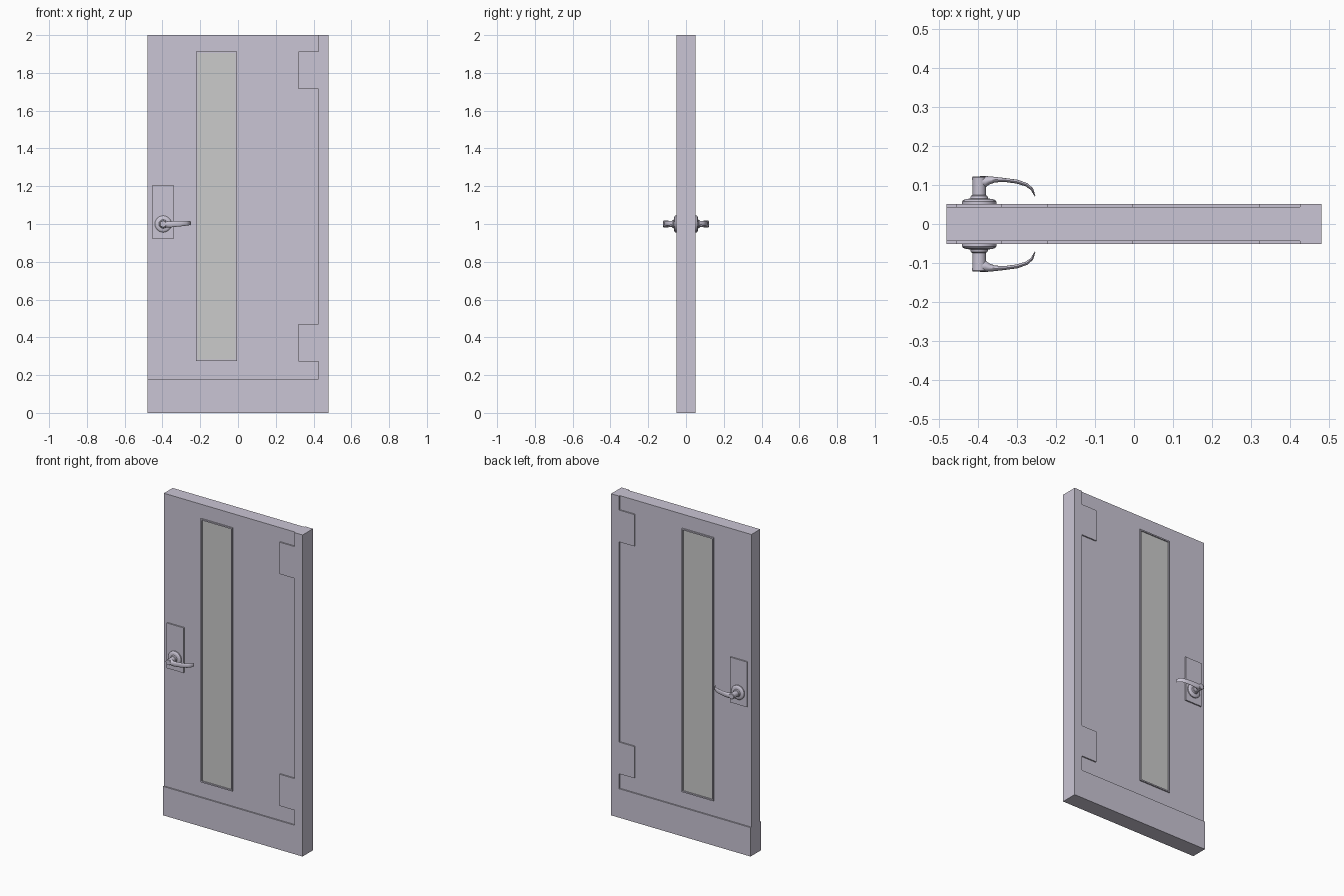
import bpy, bmesh, math

if "Cube" in bpy.data.objects:
    bpy.data.objects.remove(bpy.data.objects["Cube"])


def material(name, rgb):
    m = bpy.data.materials.new(name)
    m.diffuse_color = (*rgb, 1)
    m.use_nodes = True
    m.node_tree.nodes["Principled BSDF"].inputs["Base Color"].default_value = m.diffuse_color
    return m


DOOR = material("door_paint", (0.59, 0.56, 0.66))
GLASS = material("glass_grey", (0.60, 0.60, 0.58))


def finish(name, bm, mat=DOOR, mirror=False, smooth=False):
    bmesh.ops.recalc_face_normals(bm, faces=bm.faces)
    me = bpy.data.meshes.new(name)
    bm.to_mesh(me)
    bm.free()
    ob = bpy.data.objects.new(name, me)
    bpy.context.collection.objects.link(ob)
    me.materials.append(mat)
    if smooth:
        bpy.ops.object.select_all(action='DESELECT')
        ob.select_set(True)
        bpy.context.view_layer.objects.active = ob
        bpy.ops.object.shade_smooth_by_angle(angle=math.radians(35))
    if mirror:
        mod = ob.modifiers.new("both_sides", 'MIRROR')
        mod.use_axis = (False, True, False)
        mod.use_clip = False
        mod.use_mirror_merge = False
    return ob


def slab(name, outline, y0, y1, mat=DOOR, mirror=False):
    """Extrude an x/z outline from y0 to y1."""
    bm = bmesh.new()
    f = bm.faces.new([bm.verts.new((x, y0, z)) for x, z in outline])
    ext = bmesh.ops.extrude_face_region(bm, geom=[f])
    vs = [g for g in ext['geom'] if isinstance(g, bmesh.types.BMVert)]
    bmesh.ops.translate(bm, vec=(0, y1 - y0, 0), verts=vs)
    return finish(name, bm, mat, mirror)


def rect(x0, x1, z0, z1):
    return [(x0, z0), (x1, z0), (x1, z1), (x0, z1)]


def loft(bm, rings):
    """Skin equal-sized vertex rings and cap both ends."""
    rings = [[bm.verts.new(p) for p in r] for r in rings]
    n = len(rings[0])
    for a, b in zip(rings, rings[1:]):
        for i in range(n):
            j = (i + 1) % n
            bm.faces.new((a[i], a[j], b[j], b[i]))
    bm.faces.new(rings[0])
    bm.faces.new(rings[-1])


T, P = 0.051, 0.043   # half thickness of the raised border and of the panel

# Door panel, slightly thinner than its border
slab("door_panel", rect(-0.48, 0.425, 0.18, 2.0), -P, P)

# Kick strip and hinge stile with two hinge tabs, one raised outline
slab("hinge_and_kick_border",
     [(-0.48, 0), (0.48, 0), (0.48, 2), (0.425, 2),
      (0.425, 1.913), (0.32, 1.913), (0.32, 1.715), (0.425, 1.715),
      (0.425, 0.47), (0.32, 0.47), (0.32, 0.273), (0.425, 0.273),
      (0.425, 0.18), (-0.48, 0.18)], -T, T)

# Window glass and its raised frame
X0, X1, Z0, Z1, W = -0.222, -0.004, 0.275, 1.913, 0.008
slab("window_glass", rect(X0 + W, X1 - W, Z0 + W, Z1 - W), -0.044, 0.044, GLASS)
bm = bmesh.new()
loops = []
for inset, y in ((0, -0.04), (0, -T), (W, -T), (W, -0.04)):
    loops.append([bm.verts.new((x, y, z)) for x, z in
                  rect(X0 + inset, X1 - inset, Z0 + inset, Z1 - inset)])
for k in range(4):
    a, b = loops[k], loops[(k + 1) % 4]
    for i in range(4):
        j = (i + 1) % 4
        bm.faces.new((a[i], a[j], b[j], b[i]))
finish("window_frame", bm, mirror=True)

# Lock plate
slab("lock_plate", rect(-0.455, -0.339, 0.922, 1.203), -T, -0.04, mirror=True)

# Handle rose, neck and hub, turned about the y axis
HX, N = -0.396, 32
profile = [(0.044, 0.048), (0.044, 0.057), (0.041, 0.061), (0.034, 0.064),
           (0.023, 0.065), (0.021, 0.072), (0.017, 0.074), (0.017, 0.085),
           (0.018, 0.119), (0.016, 0.122)]
bm = bmesh.new()
loft(bm, [[(HX + r * math.cos(math.tau * i / N), -y,
            1.0 + r * math.sin(math.tau * i / N)) for i in range(N)]
          for r, y in profile])
finish("handle_rose_and_hub", bm, mirror=True, smooth=True)

# Curved lever: centre x, y, z, half thickness, half height
sections = [(-0.400, 0.107, 1.000, 0.015, 0.016),
            (-0.380, 0.108, 0.999, 0.0145, 0.017),
            (-0.370, 0.1115, 0.998, 0.0105, 0.0165),
            (-0.355, 0.1135, 0.998, 0.007, 0.016),
            (-0.330, 0.1125, 1.000, 0.005, 0.015),
            (-0.300, 0.1085, 1.002, 0.005, 0.014),
            (-0.275, 0.1005, 1.004, 0.0045, 0.013),
            (-0.261, 0.089, 1.005, 0.0035, 0.012),
            (-0.253, 0.071, 1.005, 0.001, 0.010)]
M = 16
rings = []
for k, (x, y, z, t, h) in enumerate(sections):
    a, b = sections[max(k - 1, 0)], sections[min(k + 1, len(sections) - 1)]
    dx, dy = b[0] - a[0], b[1] - a[1]
    if k < 4:
        dx, dy = 1, 0
    d = math.hypot(dx, dy)
    nx, ny = -dy / d, dx / d
    ring = []
    for i in range(M):
        c, s = math.cos(math.tau * i / M), math.sin(math.tau * i / M)
        ring.append((x + nx * t * c, -(y + ny * t * c), z + h * s))
    rings.append(ring)
bm = bmesh.new()
loft(bm, rings)
finish("handle_lever", bm, mirror=True, smooth=True)
